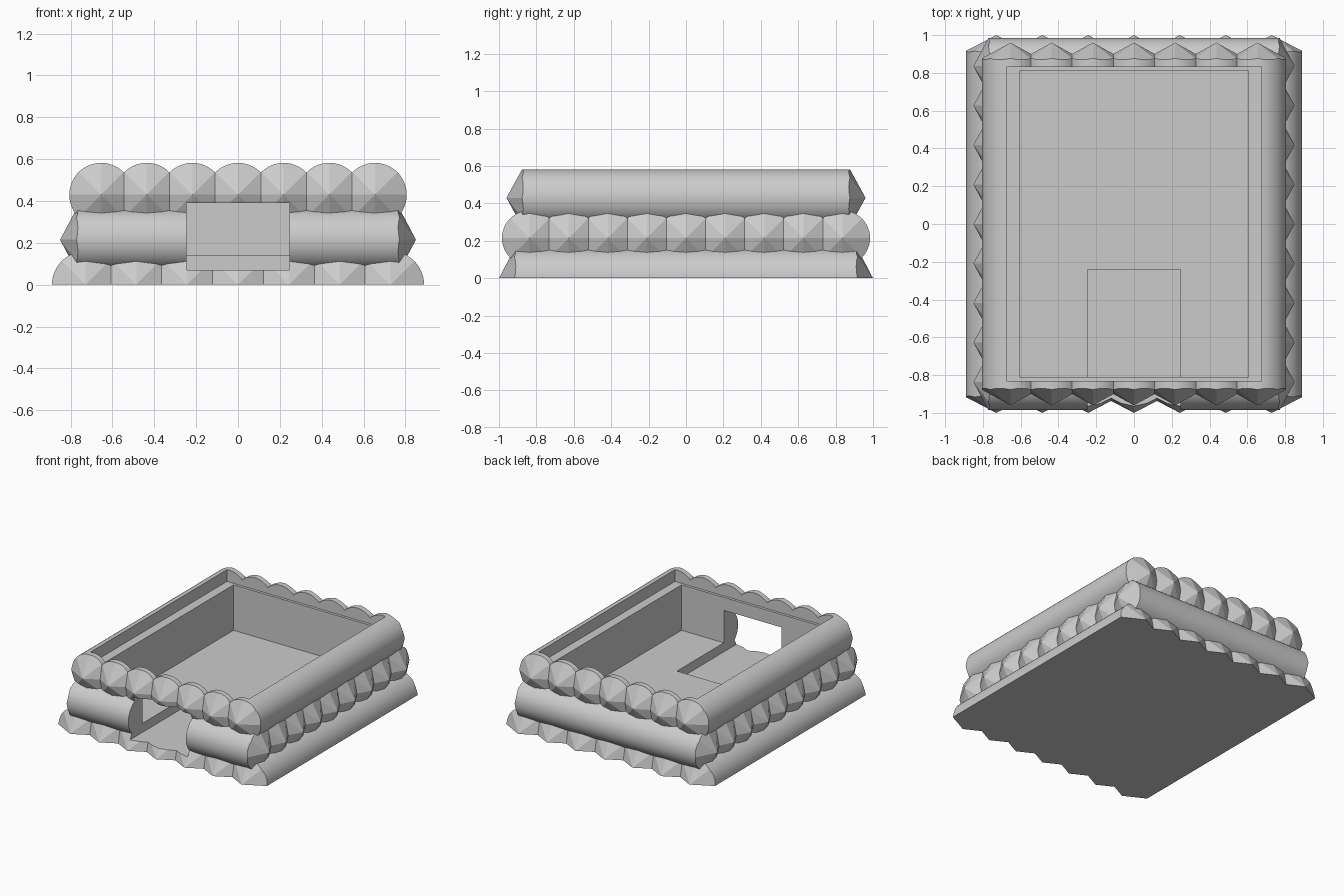
import bpy, bmesh
from math import sin, cos, pi
from mathutils import Vector, Matrix

if "Cube" in bpy.data.objects:
    bpy.data.objects.remove(bpy.data.objects["Cube"], do_unlink=True)

grey = bpy.data.materials.new("bunker grey")
grey.use_nodes = True
colour = (0.6, 0.6, 0.6, 1)
grey.diffuse_color = colour
grey.node_tree.nodes["Principled BSDF"].inputs["Base Color"].default_value = colour


def slice_off(bm, point, normal, fill=True):
    geom = bm.verts[:] + bm.edges[:] + bm.faces[:]
    cut = bmesh.ops.bisect_plane(bm, geom=geom, plane_co=point, plane_no=normal,
                                 clear_outer=True, dist=1e-6)
    if fill:
        edges = [e for e in cut["geom_cut"] if isinstance(e, bmesh.types.BMEdge)]
        if edges:
            bmesh.ops.contextual_create(bm, geom=edges)


def add_log(layer, radius, tip, depth, offset, step, first, last, z):
    """One log along y, its ends sharpened by eight flat cuts each."""
    bm = bmesh.new()
    bmesh.ops.create_cone(bm, cap_ends=True, segments=48, radius1=radius, radius2=radius,
                          depth=2 * tip, matrix=Matrix.Rotation(pi / 2, 4, 'X'))
    for end in (-1, 1):
        for i in range(8):
            a = (i + 0.5) * pi / 4
            normal = Vector((depth * cos(a), end * radius, depth * sin(a)))
            slice_off(bm, Vector((0, end * tip, 0)), normal)
    if z == 0:
        slice_off(bm, Vector(), Vector((0, 0, -1)))
    # Leave the sides that join a neighbour open, so the row welds into one shell
    for side, outer in ((-1, first), (1, last)):
        if not outer:
            slice_off(bm, Vector((side * step / 2, 0, 0)), Vector((side, 0, 0)), False)
    bmesh.ops.translate(bm, verts=bm.verts, vec=(offset, 0, z))
    part = bpy.data.meshes.new("log")
    bm.to_mesh(part)
    bm.free()
    layer.from_mesh(part)
    bpy.data.meshes.remove(part)


def log_layer(name, count, step, radius, tip, depth, z, turned=False):
    bm = bmesh.new()
    for i in range(count):
        add_log(bm, radius, tip, depth, (i - (count - 1) / 2) * step, step,
                i == 0, i == count - 1, z)
    bmesh.ops.remove_doubles(bm, verts=bm.verts, dist=1e-4)
    if turned:
        bmesh.ops.rotate(bm, verts=bm.verts, matrix=Matrix.Rotation(pi / 2, 3, 'Z'))
    bmesh.ops.recalc_face_normals(bm, faces=bm.faces)
    mesh = bpy.data.meshes.new(name)
    bm.to_mesh(mesh)
    bm.free()
    mesh.materials.append(grey)
    obj = bpy.data.objects.new(name, mesh)
    bpy.context.collection.objects.link(obj)
    return obj


def cutter(name, low, high):
    low, high = Vector(low), Vector(high)
    bpy.ops.mesh.primitive_cube_add(size=1, location=(low + high) / 2)
    obj = bpy.context.object
    obj.name = name
    obj.scale = high - low
    obj.hide_render = True
    obj.display_type = 'WIRE'
    return obj


# Three crossed layers of logs
layers = [
    log_layer("bottom_logs", 7, 0.243, 0.16, 1.0, 0.09, 0),
    log_layer("middle_logs", 9, 0.209, 0.148, 0.85, 0.085, 0.215, True),
    log_layer("top_logs", 7, 0.218, 0.152, 0.96, 0.09, 0.43),
]

# Hollow room, roof recess and doorway
cutters = [
    cutter("room_cutter", (-0.605, -0.81, 0.14), (0.605, 0.81, 0.8)),
    cutter("recess_cutter", (-0.675, -0.83, 0.49), (0.675, 0.83, 0.9)),
    cutter("door_cutter", (-0.245, -1.2, 0.07), (0.245, -0.24, 0.39)),
]
bpy.context.view_layer.update()
for layer in layers:
    for tool in cutters:
        mod = layer.modifiers.new(tool.name, 'BOOLEAN')
        mod.operation = 'DIFFERENCE'
        mod.solver = 'EXACT'
        mod.object = tool
    bpy.ops.object.select_all(action='DESELECT')
    layer.select_set(True)
    bpy.context.view_layer.objects.active = layer
    for mod in list(layer.modifiers):
        bpy.ops.object.modifier_apply(modifier=mod.name)
    bpy.ops.object.shade_smooth_by_angle(angle=0.3)

# The cutters are no longer needed once applied
for tool in cutters:
    bpy.data.objects.remove(tool, do_unlink=True)
